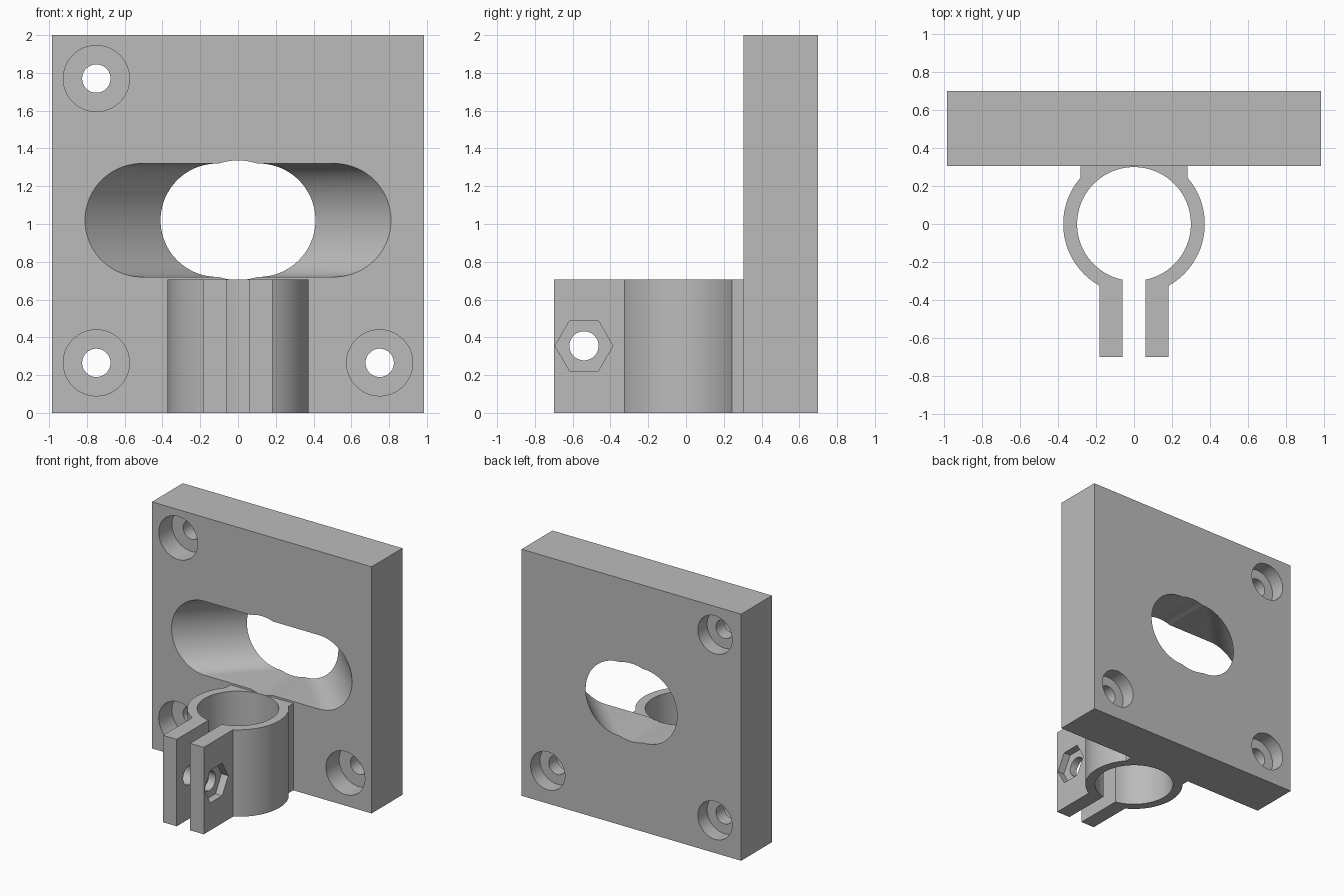
import bpy, bmesh
from math import sin, cos, pi, asin
from mathutils import Vector

default = bpy.data.objects.get("Cube")
if default:
    bpy.data.objects.remove(default, do_unlink=True)

grey = bpy.data.materials.new("plain grey")
grey.use_nodes = True
colour = (0.5, 0.5, 0.5, 1)
grey.diffuse_color = colour
grey.node_tree.nodes["Principled BSDF"].inputs["Base Color"].default_value = colour


def loft(name, start, end):
    """Solid between two matching outlines."""
    bm = bmesh.new()
    a = [bm.verts.new(p) for p in start]
    b = [bm.verts.new(p) for p in end]
    bm.faces.new(a)
    bm.faces.new(b[::-1])
    n = len(a)
    for i in range(n):
        j = (i + 1) % n
        bm.faces.new((a[i], b[i], b[j], a[j]))
    bmesh.ops.recalc_face_normals(bm, faces=bm.faces)
    mesh = bpy.data.meshes.new(name)
    bm.to_mesh(mesh)
    bm.free()
    obj = bpy.data.objects.new(name, mesh)
    bpy.context.collection.objects.link(obj)
    mesh.materials.append(grey)
    return obj


def arc(r, a0, a1, n, cx=0, cy=0):
    return [(cx + r * cos(a0 + (a1 - a0) * i / n),
             cy + r * sin(a0 + (a1 - a0) * i / n)) for i in range(n + 1)]


def drill_y(x, z, r, y0, y1):
    ring = arc(r, 0, 2 * pi, 64, x, z)[:-1]
    return loft("drill_cutter", [(u, y0, v) for u, v in ring], [(u, y1, v) for u, v in ring])


def drill_x(y, z, r, x0, x1, sides):
    ring = arc(r, 0, 2 * pi, sides, y, z)[:-1]
    return loft("drill_cutter", [(x0, u, v) for u, v in ring], [(x1, u, v) for u, v in ring])


def cut(obj, cutters):
    bpy.context.view_layer.objects.active = obj
    for c in cutters:
        c.hide_render = True
        mod = obj.modifiers.new("cut", 'BOOLEAN')
        mod.operation = 'DIFFERENCE'
        mod.solver = 'EXACT'
        mod.object = c
        bpy.ops.object.modifier_apply(modifier=mod.name)
        bpy.data.objects.remove(c, do_unlink=True)


def smooth(obj):
    bpy.ops.object.select_all(action='DESELECT')
    obj.select_set(True)
    bpy.context.view_layer.objects.active = obj
    bpy.ops.object.shade_smooth_by_angle(angle=pi / 6)


FRONT, BACK, HALF = 0.305, 0.7, 0.985

# Mounting plate
rect = [(-HALF, 0), (HALF, 0), (HALF, 2), (-HALF, 2)]
plate = loft("mounting_plate", [(x, FRONT, z) for x, z in rect], [(x, BACK, z) for x, z in rect])


# Tapered slot, wide at the front and narrow at the back
def slot_ring(y):
    half = 0.51 - (y - FRONT) * 0.4 / (BACK - FRONT)
    pts = arc(0.3, -pi / 2, pi / 2, 40, half, 1.02) + arc(0.3, pi / 2, 3 * pi / 2, 40, -half, 1.02)
    return [(x, y, z) for x, z in pts]


cutters = [loft("slot_cutter", slot_ring(FRONT - 0.05), slot_ring(BACK + 0.05)),
           drill_y(0, 1.02, 0.317, FRONT - 0.07, BACK + 0.07)]

# Bolt holes, recessed on both faces
for x, z in ((-0.75, 1.77), (-0.75, 0.265), (0.75, 0.265)):
    cutters += [drill_y(x, z, 0.075, FRONT - 0.1, BACK + 0.1),
                drill_y(x, z, 0.175, FRONT - 0.1, FRONT + 0.17),
                drill_y(x, z, 0.154, BACK - 0.12, BACK + 0.1)]
cut(plate, cutters)
smooth(plate)

# Split clamp: collar, neck and two ears in one outline
R, BORE, EAR, GAP, NECK, TIP = 0.373, 0.3, 0.183, 0.06, 0.283, -0.7
a_ear, a_neck = -pi / 2 + asin(EAR / R), pi / 2 - asin(NECK / R)
right = [(EAR, TIP)] + arc(R, a_ear, a_neck, 32) + [(NECK, FRONT)]
left = [(-x, y) for x, y in reversed(right)]
a_gap = asin(GAP / BORE)
bore = arc(BORE, -pi / 2 - a_gap, -5 * pi / 2 + a_gap, 80)
outline = right + left + [(-GAP, TIP)] + bore + [(GAP, TIP)]
clamp = loft("split_clamp", [(x, y, 0) for x, y in outline], [(x, y, 0.705) for x, y in outline])

# Clamp bolt hole with hexagonal nut recess
cut(clamp, [drill_x(-0.54, 0.355, 0.077, -0.4, 0.4, 48),
            drill_x(-0.54, 0.355, 0.153, EAR - 0.06, 0.4, 6)])
smooth(clamp)
